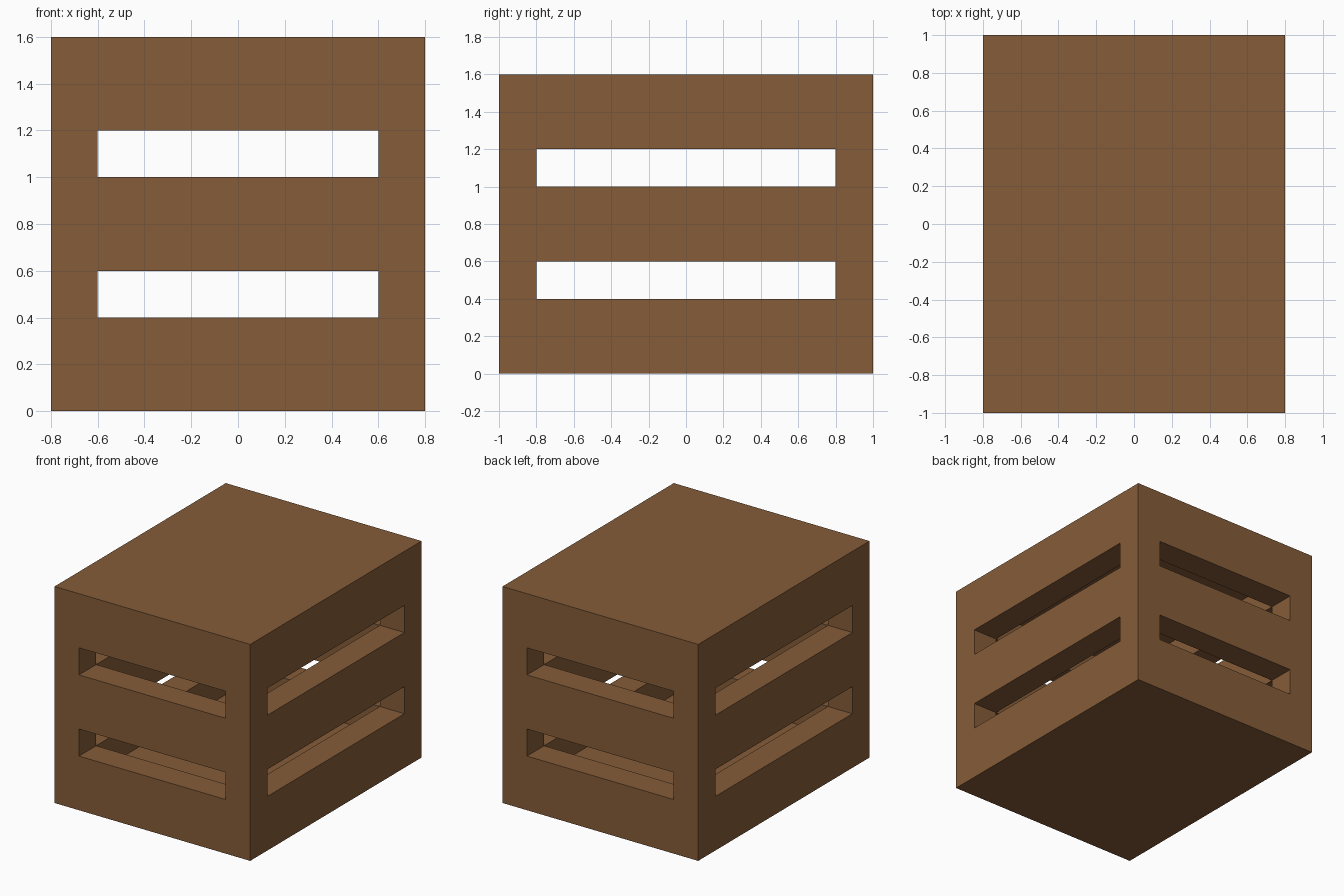
import bpy
import bmesh
from mathutils import Matrix, Vector

WIDTH, DEPTH, WALL = 1.6, 2.0, 0.2

old = bpy.data.objects.get("Cube")
if old:
    bpy.data.objects.remove(old, do_unlink=True)

# One brown wood for the whole crate
wood = bpy.data.materials.new("brown_wood")
wood.use_nodes = True
colour = (0.235, 0.107, 0.040, 1)
wood.diffuse_color = colour
bsdf = next(n for n in wood.node_tree.nodes if n.type == "BSDF_PRINCIPLED")
bsdf.inputs["Base Color"].default_value = colour
bsdf.inputs["Roughness"].default_value = 0.9


def add_box(bm, size, centre):
    matrix = Matrix.Translation(centre) @ Matrix.Diagonal((*size, 1))
    bmesh.ops.create_cube(bm, size=1, matrix=matrix)


def finish(name, bm):
    bmesh.ops.recalc_face_normals(bm, faces=bm.faces[:])
    mesh = bpy.data.meshes.new(name)
    bm.to_mesh(mesh)
    bm.free()
    mesh.materials.append(wood)
    bpy.context.collection.objects.link(bpy.data.objects.new(name, mesh))


def hollow_box(name, bottom, top, open_side):
    """Box with a recess one wall deep, open upward (1) or downward (-1)."""
    bm = bmesh.new()
    add_box(bm, (WIDTH, DEPTH, top - bottom), (0, 0, (bottom + top) / 2))
    bm.normal_update()
    mouth = next(f for f in bm.faces if f.normal.z * open_side > 0.9)
    bmesh.ops.inset_region(bm, faces=[mouth], thickness=WALL, use_even_offset=True)
    walls = bmesh.ops.extrude_discrete_faces(bm, faces=[mouth])["faces"]
    bmesh.ops.translate(bm, verts=walls[0].verts[:], vec=Vector((0, 0, -WALL * open_side)))
    finish(name, bm)


def open_frame(name, bottom, top):
    """Rectangular ring of wall, open above and below."""
    bm = bmesh.new()
    loops = []
    for z in (bottom, top):
        for inset in (0, WALL):
            x, y = WIDTH / 2 - inset, DEPTH / 2 - inset
            loops.append([bm.verts.new((sx * x, sy * y, z))
                          for sx, sy in ((-1, -1), (1, -1), (1, 1), (-1, 1))])
    low_out, low_in, high_out, high_in = loops
    for a, b in ((low_out, high_out), (high_out, high_in),
                 (high_in, low_in), (low_in, low_out)):
        for i in range(4):
            j = (i + 1) % 4
            bm.faces.new((a[i], a[j], b[j], b[i]))
    finish(name, bm)


def corner_posts(name, bottom, top):
    """Four square posts that hold one row of slots open."""
    bm = bmesh.new()
    for sx in (-1, 1):
        for sy in (-1, 1):
            centre = (sx * (WIDTH - WALL) / 2, sy * (DEPTH - WALL) / 2, (bottom + top) / 2)
            add_box(bm, (WALL, WALL, top - bottom), centre)
    finish(name, bm)


# Crate stacked from the floor up
hollow_box("crate_base", 0, 0.4, 1)
corner_posts("lower_slot_posts", 0.4, 0.6)
open_frame("middle_band", 0.6, 1.0)
corner_posts("upper_slot_posts", 1.0, 1.2)
hollow_box("crate_lid", 1.2, 1.6, -1)
